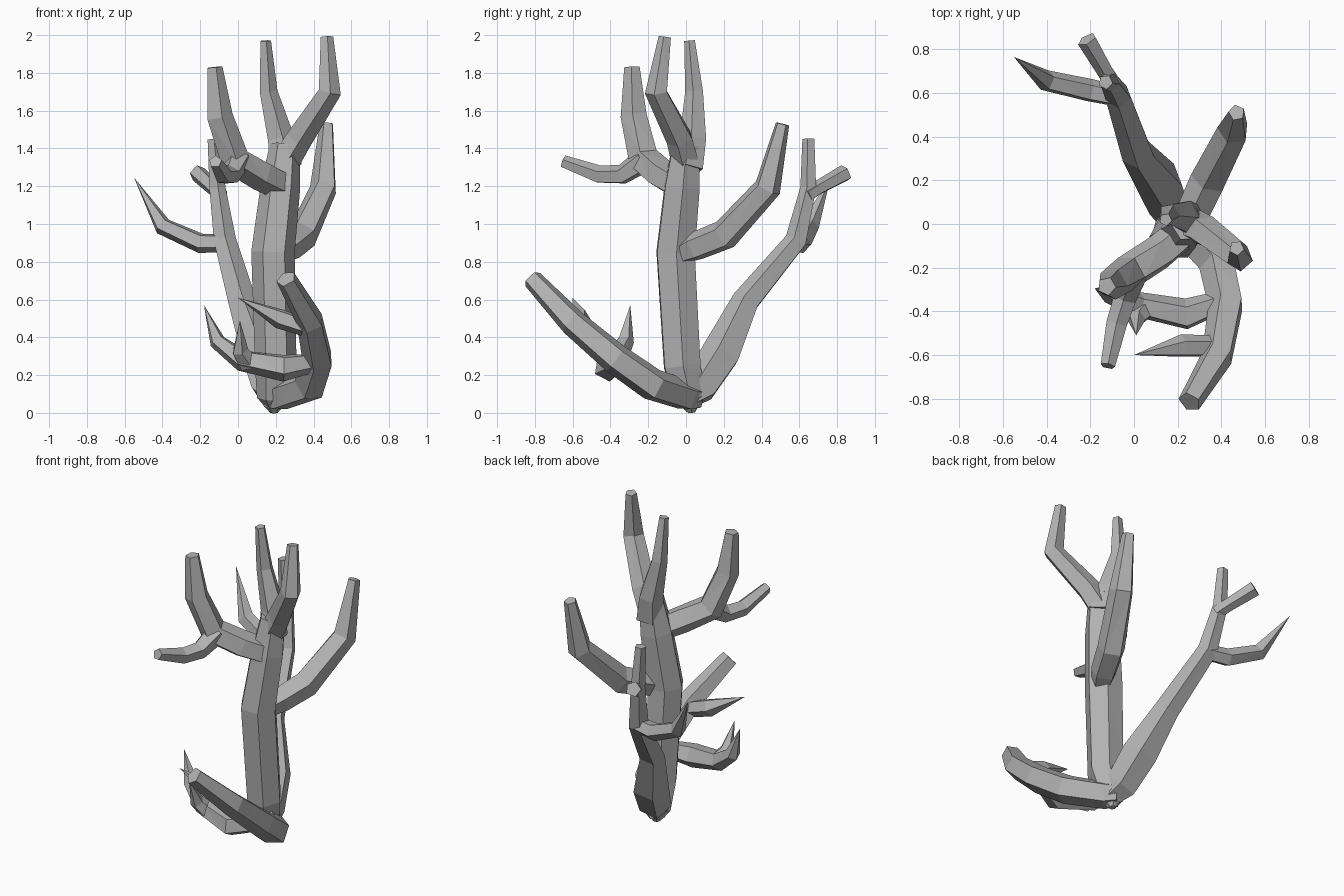
import bpy, bmesh, math
from mathutils import Vector

cube = bpy.data.objects.get("Cube")
if cube:
    bpy.data.objects.remove(cube, do_unlink=True)

grey = bpy.data.materials.new("bark_grey")
grey.use_nodes = True
COLOUR = (0.45, 0.45, 0.45, 1)
grey.diffuse_color = COLOUR
grey.node_tree.nodes["Principled BSDF"].inputs["Base Color"].default_value = COLOUR


def branch(name, path, sides=5, twist=0.3):
    """Faceted tapering limb through (x, y, z, radius) points; radius 0 makes a spike."""
    pts = [Vector(p[:3]) for p in path]
    bm = bmesh.new()
    rings = []
    side = None
    for i, p in enumerate(pts):
        ahead = pts[min(i + 1, len(pts) - 1)] - p
        behind = p - pts[max(i - 1, 0)]
        axis = (ahead.normalized() + behind.normalized()).normalized()
        if side is None:
            side = axis.orthogonal()
        side = (side - axis * side.dot(axis)).normalized()
        other = axis.cross(side)
        r = path[i][3]
        if r == 0:
            rings.append([bm.verts.new(p)])
            continue
        angles = [twist + math.tau * k / sides for k in range(sides)]
        rings.append([bm.verts.new(p + r * (math.cos(a) * side + math.sin(a) * other))
                      for a in angles])
    for low, high in zip(rings, rings[1:]):
        for k in range(sides):
            n = (k + 1) % sides
            if len(high) == 1:
                bm.faces.new((low[k], low[n], high[0]))
            else:
                bm.faces.new((low[k], low[n], high[n], high[k]))
    bm.faces.new(rings[0][::-1])
    if len(rings[-1]) > 1:
        bm.faces.new(rings[-1])
    bmesh.ops.triangulate(bm, faces=[f for f in bm.faces if len(f.verts) == 4])
    bmesh.ops.recalc_face_normals(bm, faces=bm.faces)
    mesh = bpy.data.meshes.new(name)
    bm.to_mesh(mesh)
    bm.free()
    mesh.materials.append(grey)
    obj = bpy.data.objects.new(name, mesh)
    bpy.context.collection.objects.link(obj)


# Trunk and crown
branch("trunk", [(.19, .03, 0, .02), (.19, .02, .08, .09), (.2, -.02, .25, .11),
                 (.185, -.055, .85, .115), (.225, -.02, 1.2, .105), (.25, 0, 1.42, .08)], 6)
branch("crown_back_limb", [(.25, .01, 1.3, .09), (.225, .04, 1.45, .075),
                           (.16, .045, 1.7, .05), (.145, .02, 1.97, .03)])
branch("crown_left_limb", [(.23, .01, 1.3, .08), (.32, -.03, 1.45, .075),
                           (.485, -.155, 1.7, .063), (.47, -.11, 1.99, .035)])

# Front right limb and its fork
branch("front_limb", [(.24, -.03, 1.2, .08), (.12, -.13, 1.26, .085), (-.02, -.22, 1.34, .085),
                      (-.1, -.275, 1.57, .073), (-.125, -.285, 1.83, .043)])
branch("front_limb_fork", [(.0, -.22, 1.34, .07), (-.04, -.34, 1.26, .055),
                           (-.08, -.46, 1.26, .05), (-.12, -.65, 1.33, .035)])

# Back left limb
branch("back_left_limb", [(.22, -.04, .84, .06), (.27, .05, .88, .08), (.34, .2, .94, .085),
                          (.455, .43, 1.19, .075), (.47, .51, 1.53, .038)])

# Low front arm with its twigs
branch("low_arm", [(.17, .05, .09, .075), (.22, .0, .09, .085), (.38, -.17, .145, .09),
                   (.425, -.37, .285, .085), (.385, -.6, .48, .075), (.255, -.815, .71, .055)])
branch("low_arm_spike", [(.4, -.56, .44, .05), (.22, -.56, .5, .055), (0, -.6, .61, 0)])
branch("low_twig", [(.42, -.35, .27, .05), (.24, -.415, .24, .075), (.02, -.37, .28, .06),
                    (-.11, -.32, .38, .045), (-.18, -.295, .57, 0)])
branch("low_twig_spike", [(.06, -.38, .26, .055), (.01, -.43, .33, .045), (.01, -.51, .49, 0)])

# Tall back arm with its twigs
branch("back_arm", [(.2, 0, .08, .07), (.165, .08, .14, .1), (.12, .19, .31, .11),
                    (.02, .32, .59, .078), (-.07, .585, .91, .062), (-.11, .65, 1.19, .045),
                    (-.13, .65, 1.45, .034)])
branch("back_arm_stub", [(-.09, .64, 1.15, .04), (-.13, .7, 1.19, .04), (-.215, .845, 1.27, .047)])
branch("back_arm_spike", [(-.06, .58, .9, .05), (-.2, .61, .9, .055),
                          (-.4, .655, .99, .05), (-.55, .765, 1.245, 0)])
